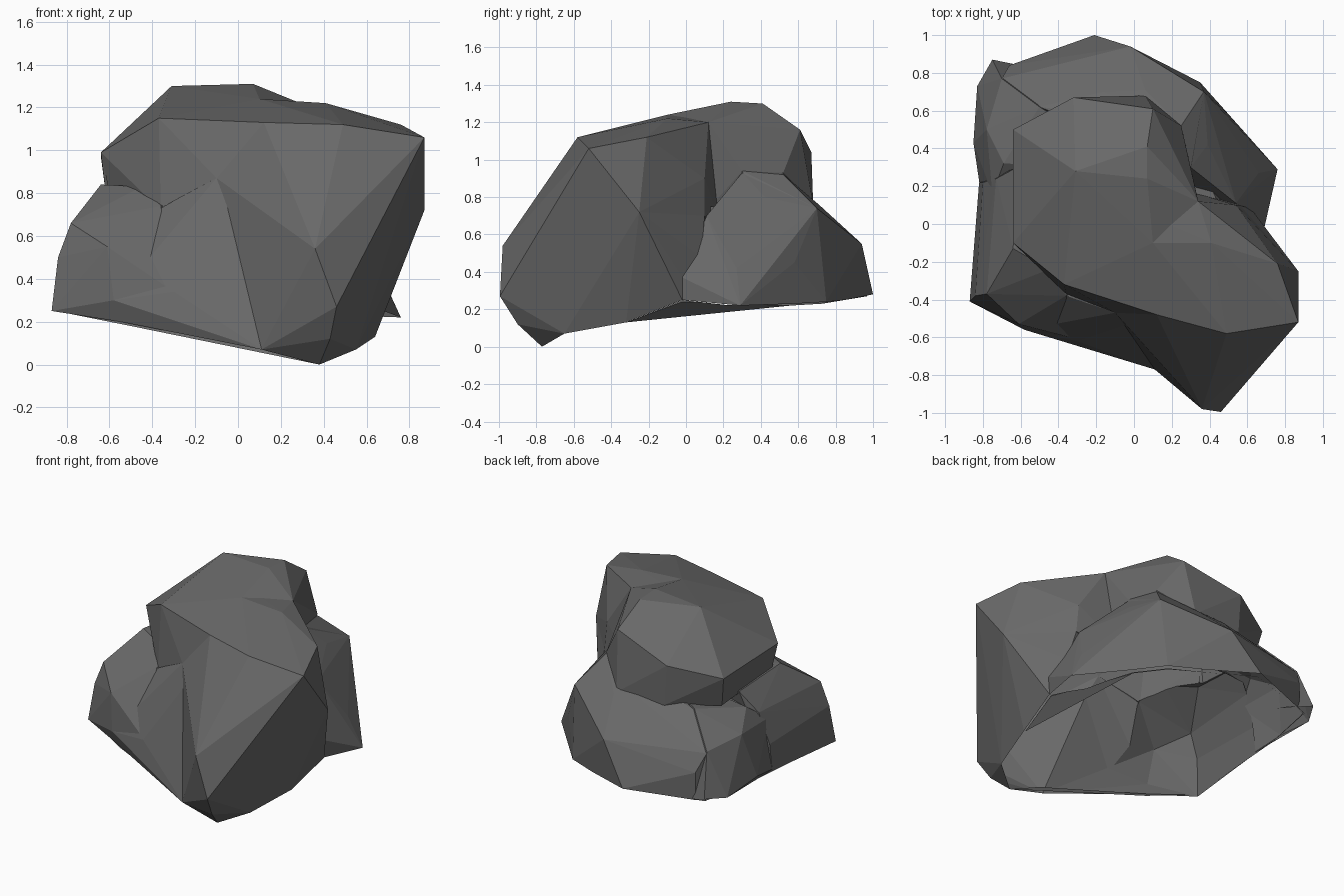
import bpy, bmesh
from math import hypot

stone = bpy.data.materials.new("dark grey stone")
stone.diffuse_color = (0.14, 0.14, 0.14, 1)


def chunk(name, corners):
    """A faceted lump: convex hull around its corner points."""
    bm = bmesh.new()
    for c in corners:
        bm.verts.new(c)
    bmesh.ops.convex_hull(bm, input=bm.verts)
    loose = [v for v in bm.verts if not v.link_faces]
    bmesh.ops.delete(bm, geom=loose, context='VERTS')
    bmesh.ops.recalc_face_normals(bm, faces=bm.faces)
    me = bpy.data.meshes.new(name)
    bm.to_mesh(me)
    bm.free()
    me.materials.append(stone)
    ob = bpy.data.objects.new(name, me)
    bpy.context.collection.objects.link(ob)
    return ob


# rear crown, the highest part
crown = chunk("rock", [
    (-.31, .28, 1.30), (.07, .24, 1.31), (-.32, .49, 1.12), (.07, .41, 1.30),
    (.10, .61, 1.16), (.25, .52, .93), (.30, .30, .94), (.34, .12, 1.20),
    (.10, -.10, 1.24), (-.37, -.32, 1.15), (-.64, .50, .97), (-.32, .67, 1.04),
    (-.64, -.10, .99), (-.62, -.06, .82), (-.60, .46, .76), (-.30, .67, .76),
    (.06, .68, .76), (.30, .0, .60)])

# sloping slab in front of the crown
slab = chunk("sloping_slab", [
    (-.30, .20, 1.24), (.10, -.10, 1.24), (.34, .12, 1.20), (.41, -.10, 1.22),
    (.76, -.21, 1.12), (.49, -.58, 1.12), (.87, -.52, 1.06), (.87, -.25, .72),
    (.12, -.48, 1.13), (-.37, -.32, 1.15), (-.64, -.10, .99), (-.36, -.37, .72),
    (-.10, -.47, .87), (-.60, -.08, .80), (.54, .10, .90), (.56, .10, .70),
    (.20, .20, .60)])

# front prow reaching down to the ground
prow = chunk("front_prow", [
    (.36, -.98, .54), (.46, -.995, .27), (.43, -.90, .12), (.38, -.77, .0),
    (.55, -.65, .07), (.64, -.32, .13), (.77, -.30, .55), (.87, -.25, .72),
    (.87, -.52, 1.06), (.49, -.58, 1.12), (.12, -.48, 1.13), (-.10, -.47, .87),
    (.11, -.77, .07), (.56, .10, .70), (.62, .08, .48), (.69, -.02, .37),
    (.68, -.02, .25), (0, .0, .22), (0, .0, .80)])

# wall under the slab, left of the prow
wall = chunk("front_wall", [
    (-.10, -.47, .87), (.12, -.48, 1.0), (-.36, -.38, .73), (-.30, -.62, .34),
    (-.55, -.53, .20), (-.58, -.56, .30), (.11, -.77, .07), (.38, -.77, .02),
    (0, .0, .22), (0, .0, .80)])

# low shoulder on the left
shoulder = chunk("left_shoulder", [
    (-.87, -.41, .25), (-.84, -.38, .50), (-.78, -.37, .66), (-.61, -.53, .55),
    (-.58, -.56, .30), (-.55, -.53, .20), (-.64, -.13, .84), (-.45, -.24, .83),
    (-.36, -.38, .74), (-.30, -.61, .34), (-.82, .22, .27), (-.80, .22, .45),
    (-.73, .24, .66), (-.62, .30, .80), (0, .10, .23), (0, .10, .80)])

# back left lump
lump = chunk("back_left_lump", [
    (-.85, .43, .32), (-.83, .73, .28), (-.75, .87, .30), (-.70, .77, .58),
    (-.78, .50, .62), (-.69, .32, .72), (-.50, .62, .77), (-.60, .84, .25),
    (-.81, .16, .27), (-.75, .16, .60), (0, .20, .23), (0, .30, .80)])

# back bulge
back = chunk("back_bulge", [
    (-.21, 1.0, .28), (-.02, .94, .55), (.13, .85, .25), (-.66, .84, .45),
    (-.66, .84, .26), (-.70, .77, .57), (-.16, .70, .76), (.06, .71, .76),
    (.37, .70, .74), (.35, .75, .24), (.50, .58, .23), (.25, .52, .92),
    (.30, .30, .94), (-.50, .62, .76), (0, .0, .23)])

# right hand spur
spur = chunk("right_spur", [
    (.76, .29, .22), (.66, .27, .42), (.50, .58, .45), (.50, .58, .23),
    (.37, .70, .74), (.54, .11, .70), (.62, .08, .48), (.69, -.02, .37),
    (.68, -.02, .25), (.39, .42, .80), (.30, .30, .93), (.35, .75, .24),
    (0, .0, .23)])

# inner core that closes the gaps between the lumps
core = chunk("core", [
    (-.85, -.39, .25), (-.55, -.53, .19), (.38, -.77, .0), (.63, -.32, .13),
    (.67, -.02, .24), (.48, .56, .22), (.33, .73, .23), (-.21, .97, .27),
    (-.72, .82, .26), (-.81, .40, .27), (-.66, .40, .70), (-.60, -.20, .70),
    (.45, .10, .75), (.25, .55, .75), (-.40, .55, .75)])

# fuse all lumps into one stone
for part in (slab, prow, wall, shoulder, lump, back, spur, core):
    mod = crown.modifiers.new("fuse", 'BOOLEAN')
    mod.operation = 'UNION'
    mod.solver = 'EXACT'
    mod.object = part
    bpy.context.view_layer.objects.active = crown
    bpy.ops.object.modifier_apply(modifier=mod.name)
    bpy.data.objects.remove(part)

# the stone is an open shell: remove the underside
bm = bmesh.new()
bm.from_mesh(crown.data)
under = []
for f in bm.faces:
    c = f.calc_center_median()
    if c.z < .4 and (f.normal.z < -.85 or hypot(c.x, c.y) < .5):
        under.append(f)
bmesh.ops.delete(bm, geom=under, context='FACES')
bm.to_mesh(crown.data)
bm.free()
